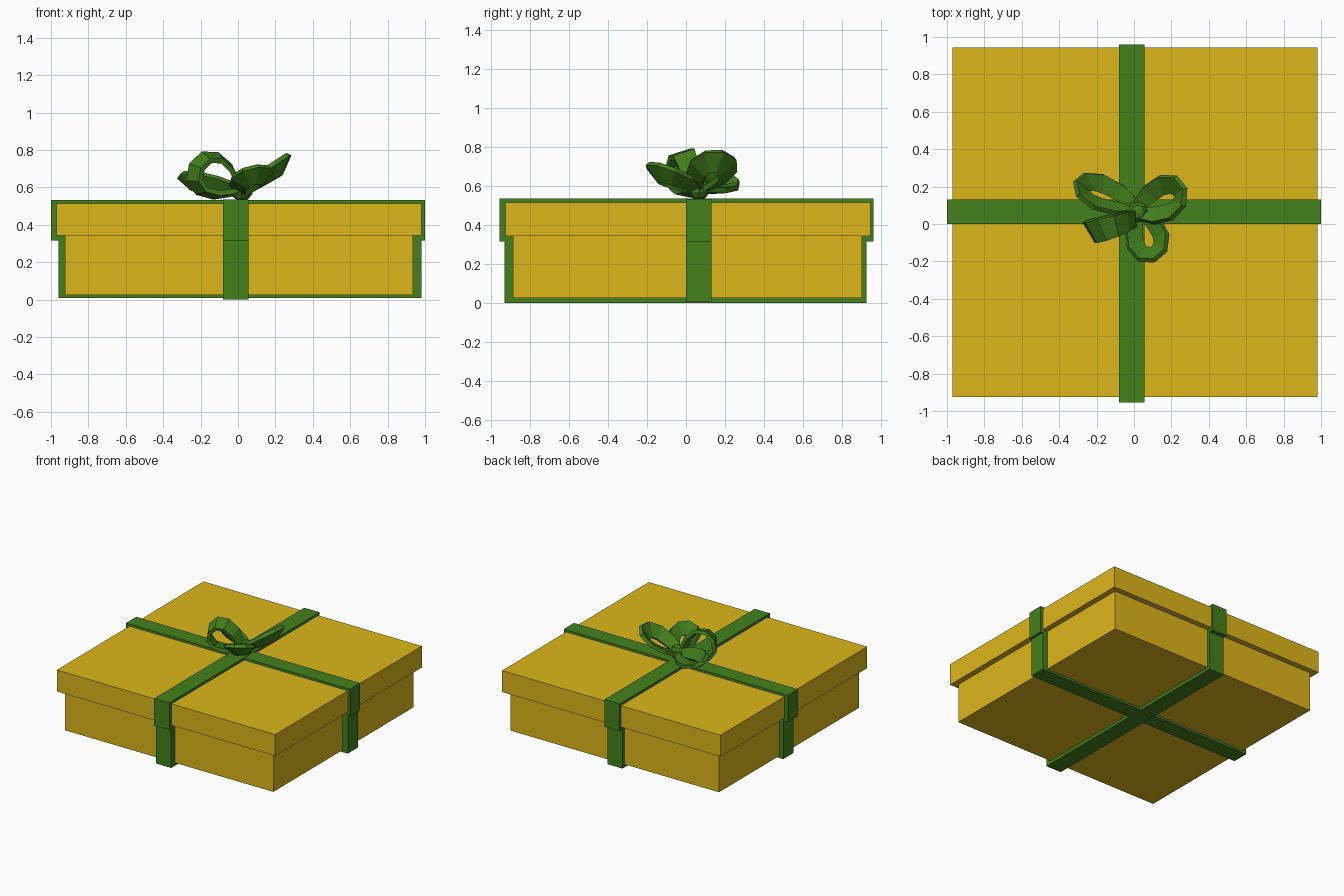
import bpy, bmesh
from math import sin, cos, pi, radians
from mathutils import Vector, Matrix

if "Cube" in bpy.data.objects:
    bpy.data.objects.remove(bpy.data.objects["Cube"])


def material(name, rgb):
    m = bpy.data.materials.new(name)
    m.diffuse_color = (*rgb, 1)
    m.use_nodes = True
    m.node_tree.nodes["Principled BSDF"].inputs["Base Color"].default_value = m.diffuse_color
    return m


GOLD = material("gold_card", (0.72, 0.47, 0.01))
GREEN = material("green_ribbon", (0.055, 0.217, 0.011))


def finish(name, bm, mat):
    bmesh.ops.recalc_face_normals(bm, faces=bm.faces[:])
    me = bpy.data.meshes.new(name)
    bm.to_mesh(me)
    bm.free()
    me.materials.append(mat)
    ob = bpy.data.objects.new(name, me)
    bpy.context.collection.objects.link(ob)
    return ob


def box(name, lo, hi, mat):
    lo, hi = Vector(lo), Vector(hi)
    bm = bmesh.new()
    bmesh.ops.create_cube(bm, size=1, matrix=Matrix.Translation((lo + hi) / 2)
                          @ Matrix.Diagonal((*(hi - lo), 1)))
    return finish(name, bm, mat)


def sweep(name, sections, mat):
    """Join a closed series of four-point sections into a solid band."""
    bm = bmesh.new()
    rings = [[bm.verts.new(p) for p in s] for s in sections]
    for a, b in zip(rings, rings[1:] + rings[:1]):
        for j in range(4):
            k = (j + 1) % 4
            bm.faces.new((a[j], a[k], b[k], b[j]))
    return finish(name, bm, mat)


def stepped(low, high, z0, z1, z2):
    """Outline of a box with a wider lid, as (u, z) points."""
    (a, b), (c, d) = low, high
    return [(a, z0), (b, z0), (b, z1), (d, z1), (d, z2), (c, z2), (c, z1), (a, z1)]


def ribbon(name, axis, inner, outer, w0, w1):
    def place(p, w):
        return (p[0], w, p[1]) if axis == 'x' else (w, p[0], p[1])
    secs = [(place(i, w0), place(o, w0), place(o, w1), place(i, w1))
            for i, o in zip(inner, outer)]
    return sweep(name, secs, GREEN)


def bow_loop(name, root, tip, side, half, width, tilt, n=10, thick=0.028):
    """Teardrop ribbon loop whose band flares outward by the tilt angle."""
    root = Vector(root)
    d = Vector(tip) - root
    length = d.length
    d.normalize()
    s = Vector(side)
    s = (s - d * s.dot(d)).normalized()
    up = d.cross(s)
    if up.z < 0:
        up = -up
    t = radians(tilt)
    secs = []
    for i in range(n):
        a = 2 * pi * i / n
        p = root + d * length * (1 - cos(a)) / 2 + s * half * sin(a) * (0.25 + 0.75 * sin(a / 2))
        out = s * sin(a) - d * cos(a)
        b = (up * cos(t) + out * sin(t)) * width / 2 * (0.55 + 0.45 * sin(a / 2))
        if i == 0:
            b = up * width * 0.25
        e = (out * cos(t) - up * sin(t)) * thick / 2
        secs.append((p - b - e, p + b - e, p + b + e, p - b + e))
    return sweep(name, secs, GREEN)


# Box and lid
box("box_body", (-0.925, -0.885, 0.025), (0.935, 0.90, 0.345), GOLD)
box("box_lid", (-0.97, -0.925, 0.342), (0.98, 0.945, 0.515), GOLD)

# Crossing ribbons that follow the step under the lid
ribbon("ribbon_across", 'x',
       stepped((-0.925, 0.935), (-0.97, 0.98), 0.025, 0.342, 0.515),
       stepped((-0.96, 0.98), (-1.0, 1.0), 0.008, 0.315, 0.533), 0.0, 0.13)
ribbon("ribbon_lengthwise", 'y',
       stepped((-0.885, 0.90), (-0.925, 0.945), 0.025, 0.342, 0.515),
       stepped((-0.93, 0.925), (-0.955, 0.96), 0.0, 0.315, 0.535), -0.08, 0.055)

# Bow loops: name, root, tip, side direction, half width, band width, tilt
for spec in (
    ("bow_loop_back_right", (0.02, 0.07, 0.58), (0.25, 0.17, 0.725), (-0.4, 0.9, -0.3), 0.095, 0.12, 58),
    ("bow_loop_back_left", (0.0, 0.09, 0.58), (-0.28, 0.2, 0.625), (0.4, 0.8, -0.45), 0.075, 0.11, 60),
    ("bow_loop_front_left", (0.0, 0.03, 0.59), (-0.22, -0.04, 0.71), (0.2, 0.0, 1.0), 0.125, 0.13, 15),
    ("bow_loop_front_right", (0.03, 0.06, 0.58), (0.1, -0.165, 0.67), (0.9, 0.3, 0.1), 0.09, 0.11, 55),
):
    bow_loop(*spec)

# Knot
bm = bmesh.new()
bmesh.ops.create_uvsphere(bm, u_segments=8, v_segments=5, radius=1,
                          matrix=Matrix.Translation((0.02, 0.065, 0.585))
                          @ Matrix.Diagonal((0.06, 0.06, 0.058, 1)))
finish("bow_knot", bm, GREEN)
